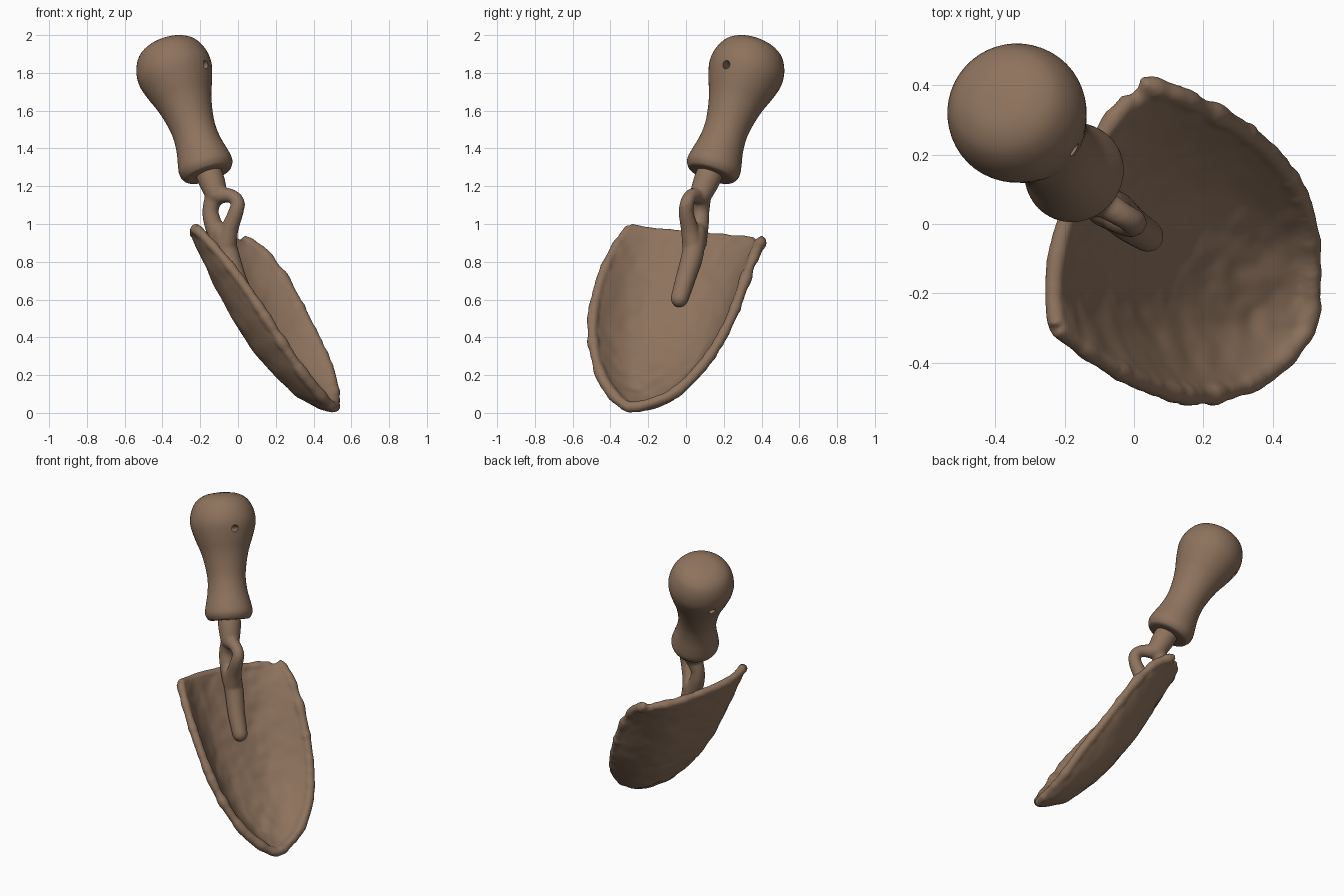
import bpy, bmesh, math
from mathutils import Vector, noise

if "Cube" in bpy.data.objects:
    bpy.data.objects.remove(bpy.data.objects["Cube"])

brown = bpy.data.materials.new("weathered_brown")
brown.diffuse_color = (0.27, 0.17, 0.11, 1)
brown.use_nodes = True
brown.node_tree.nodes["Principled BSDF"].inputs["Base Color"].default_value = brown.diffuse_color


def make(name, bm):
    bmesh.ops.recalc_face_normals(bm, faces=bm.faces)
    me = bpy.data.meshes.new(name)
    bm.to_mesh(me)
    bm.free()
    for p in me.polygons:
        p.use_smooth = True
    me.materials.append(brown)
    ob = bpy.data.objects.new(name, me)
    bpy.context.collection.objects.link(ob)
    return ob


def spline(pts, steps):
    """Smooth list of Vectors through pts (Catmull-Rom)."""
    pts = [Vector(p) for p in pts]
    P = [pts[0] * 2 - pts[1]] + pts + [pts[-1] * 2 - pts[-2]]
    out = []
    for i in range(1, len(P) - 2):
        a, b, c, d = P[i - 1:i + 3]
        for k in range(steps):
            t = k / steps
            out.append(0.5 * (2 * b + (c - a) * t + (2 * a - 5 * b + 4 * c - d) * t * t
                              + (3 * b - a - 3 * c + d) * t ** 3))
    return out + [pts[-1]]


def sweep(name, centres, radii, n=24):
    """Round tube through centres with a radius at each one."""
    bm = bmesh.new()
    rings = []
    for i, c in enumerate(centres):
        d = (centres[min(i + 1, len(centres) - 1)] - centres[max(i - 1, 0)]).normalized()
        u = d.cross(Vector((1, 1, 0))).normalized()
        v = d.cross(u)
        rings.append([bm.verts.new(c + radii[i] * (u * math.cos(2 * math.pi * k / n) + v * math.sin(2 * math.pi * k / n)))
                      for k in range(n)])
    for a, b in zip(rings, rings[1:]):
        for k in range(n):
            bm.faces.new((a[k], a[(k + 1) % n], b[(k + 1) % n], b[k]))
    bm.faces.new(rings[0])
    bm.faces.new(rings[-1])
    return make(name, bm)


def rod(name, pts):
    """Tube from (x, y, z, radius) points with rounded ends."""
    s = spline(pts, 6)
    c, r = [Vector(p[:3]) for p in s], [p[3] for p in s]
    d0, d1 = (c[0] - c[1]).normalized(), (c[-1] - c[-2]).normalized()
    cap = [(math.sin(a), math.cos(a)) for a in (0.5, 0.95, 1.3, 1.5)]
    head = [(c[0] + d0 * r[0] * h, r[0] * k) for h, k in reversed(cap)]
    tail = [(c[-1] + d1 * r[-1] * h, r[-1] * k) for h, k in cap]
    allp = head + list(zip(c, r)) + tail
    return sweep(name, [p for p, _ in allp], [q for _, q in allp])


def fuse(name, obs, voxel, smooth):
    """Join objects and melt them into one worn skin."""
    bpy.ops.object.select_all(action='DESELECT')
    for o in obs:
        o.select_set(True)
    bpy.context.view_layer.objects.active = obs[0]
    bpy.ops.object.convert(target='MESH')
    bpy.ops.object.join()
    ob = bpy.context.view_layer.objects.active
    ob.name = name
    m = ob.modifiers.new("fuse", 'REMESH')
    m.mode, m.voxel_size, m.use_smooth_shade = 'VOXEL', voxel, True
    m = ob.modifiers.new("soften", 'SMOOTH')
    m.factor, m.iterations = 0.5, smooth
    return ob


# Turned handle along its tilted axis: (radius, distance)
base = Vector((-0.157, 0.132, 1.262))
axis = Vector((-0.295, 0.307, 0.90)).normalized()
prof = [(0.05, 0), (0.115, 0.0), (0.137, 0.018), (0.146, 0.05), (0.138, 0.1), (0.123, 0.17),
        (0.117, 0.25), (0.126, 0.33), (0.147, 0.42), (0.176, 0.5), (0.198, 0.575), (0.2, 0.63),
        (0.184, 0.69), (0.15, 0.74), (0.09, 0.772), (0.01, 0.782)]
ps = spline([(r, t, 0) for r, t in prof], 4)
handle = sweep("handle", [base + axis * p.y for p in ps], [max(p.x, 0.005) for p in ps], 48)

# Hanging hole drilled across the handle
bm = bmesh.new()
bmesh.ops.create_cone(bm, cap_ends=True, segments=16, radius1=0.022, radius2=0.022, depth=0.7)
drill = make("drill_cutter", bm)
drill.rotation_euler = Vector((0.15, -0.09, 0.08)).to_track_quat('Z', 'Y').to_euler()
drill.location = base + axis * 0.555
drill.hide_render = True
bpy.context.view_layer.update()
mod = handle.modifiers.new("hole", 'BOOLEAN')
mod.operation, mod.object, mod.solver = 'DIFFERENCE', drill, 'EXACT'
bpy.context.view_layer.objects.active = handle
handle.select_set(True)
bpy.ops.object.modifier_apply(modifier="hole")
bpy.data.objects.remove(drill)
bpy.ops.object.shade_smooth_by_angle(angle=math.radians(40))

# Shank, split neck and tang
neck = [
    rod("shank", [(-0.165, 0.14, 1.30, 0.07), (-0.14, 0.11, 1.23, 0.07), (-0.115, 0.08, 1.16, 0.06)]),
    rod("strand_back", [(-0.12, 0.085, 1.16, 0.052), (-0.145, 0.082, 1.08, 0.043),
                        (-0.135, 0.075, 1.01, 0.047), (-0.09, 0.055, 0.90, 0.055)]),
    rod("strand_front", [(-0.11, 0.075, 1.15, 0.046), (-0.04, 0.03, 1.15, 0.037), (-0.002, 0.007, 1.115, 0.037),
                         (-0.012, 0.002, 1.06, 0.04), (-0.045, 0.02, 0.97, 0.047), (-0.06, 0.035, 0.89, 0.055)]),
    rod("tang", [(-0.085, 0.05, 0.95, 0.058), (-0.052, 0.035, 0.84, 0.058),
                 (-0.012, 0.0, 0.72, 0.053), (0.04, -0.035, 0.605, 0.047)])]
fuse("neck_and_tang", neck, 0.009, 4)

# Dished blade: left rim, right rim and depth along its length
normal = Vector((0.78, -0.22, 0.59)).normalized()
along = Vector((0.53, -0.30, -0.80))
left = [(-0.222, -0.295, 0.975), (-0.13, -0.37, 0.88), (0.0, -0.445, 0.72), (0.13, -0.49, 0.53),
        (0.24, -0.49, 0.36), (0.35, -0.45, 0.2), (0.44, -0.38, 0.09), (0.495, -0.31, 0.03)]
right = [(0.035, 0.40, 0.91), (0.14, 0.365, 0.84), (0.24, 0.315, 0.71), (0.34, 0.25, 0.53),
         (0.42, 0.17, 0.37), (0.48, 0.07, 0.23), (0.51, -0.07, 0.1), (0.513, -0.24, 0.035)]
depth = [0.072, 0.14, 0.188, 0.2, 0.178, 0.132, 0.065, 0.01]
L, R = spline(left, 7), spline(right, 7)
D = spline([(d, 0, 0) for d in depth], 7)
cols = 32


def surf(i, f):
    """Point on the dish at row i, fraction f across."""
    s = abs(2 * f - 1)
    p = L[i].lerp(R[i], f) - normal * D[i].x * (1 - s ** 3)
    return p - along * 0.04 * max(0, 1 - i / 8) * (1 - s * s)


bm = bmesh.new()
rows = []
for i in range(len(L)):
    # uneven, worn surface
    pts = [surf(i, j / cols) for j in range(cols + 1)]
    rows.append([bm.verts.new(p + normal * (0.007 * noise.noise(p * 11) + 0.006 * noise.noise(p * 23)))
                 for p in pts])
for r0, r1 in zip(rows, rows[1:]):
    for j in range(cols):
        bm.faces.new((r0[j], r0[j + 1], r1[j + 1], r1[j]))
blade = make("blade", bm)
sol = blade.modifiers.new("thickness", 'SOLIDIFY')
sol.thickness, sol.offset = 0.05, 0
sub = blade.modifiers.new("soften", 'SUBSURF')
sub.levels = sub.render_levels = 1

# Chipped thick lip around the sides, tip and back edge, melted into the blade
path = L + [R[-1].lerp(L[-1], 0.5)] + R[::-1] + [surf(0, 1 - k / 12) for k in range(1, 13)]
lip = sweep("lip", path, [0.029 + 0.009 * noise.noise(p * 19) for p in path], 12)
fuse("blade", [blade, lip], 0.009, 5)
